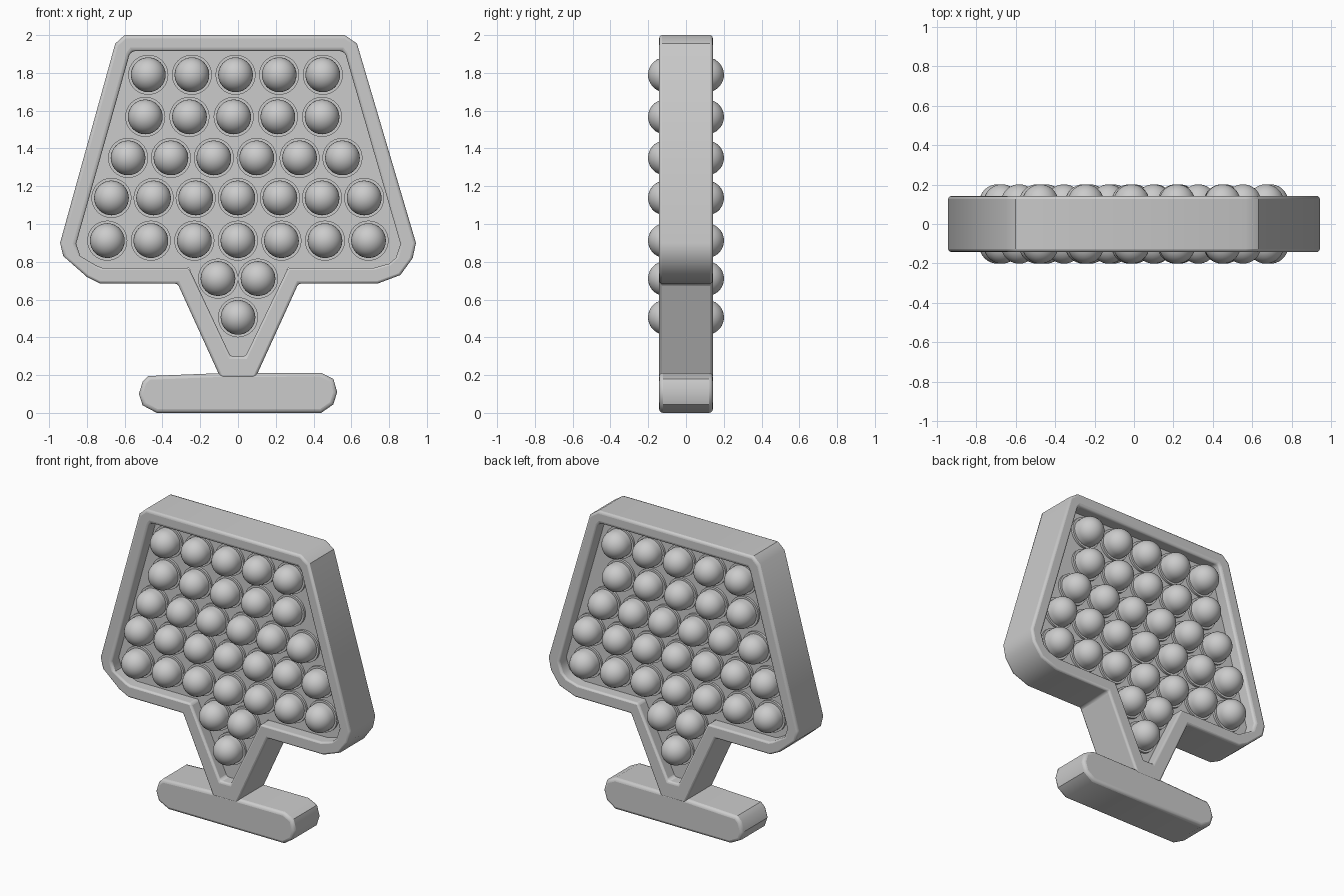
import bpy, bmesh
from math import cos, sin, pi, radians
from mathutils import Matrix, Vector

cube = bpy.data.objects.get("Cube")
if cube:
    bpy.data.objects.remove(cube, do_unlink=True)

grey = bpy.data.materials.new("light grey rubber")
grey.use_nodes = True
colour = (0.6, 0.6, 0.6, 1)
grey.diffuse_color = colour
grey.node_tree.nodes["Principled BSDF"].inputs["Base Color"].default_value = colour

DEPTH = 0.142   # half thickness of the frame and foot
PANEL = 0.06    # half thickness of the recessed panel


def finish(bm, name, bevel=0.0, angle=35):
    bmesh.ops.recalc_face_normals(bm, faces=bm.faces)
    mesh = bpy.data.meshes.new(name)
    bm.to_mesh(mesh)
    bm.free()
    obj = bpy.data.objects.new(name, mesh)
    bpy.context.collection.objects.link(obj)
    mesh.materials.append(grey)
    if bevel:
        mod = obj.modifiers.new("soft edges", "BEVEL")
        mod.width, mod.segments = bevel, 3
        mod.limit_method, mod.angle_limit = "ANGLE", radians(50)
    bpy.ops.object.select_all(action="DESELECT")
    obj.select_set(True)
    bpy.context.view_layer.objects.active = obj
    bpy.ops.object.shade_smooth_by_angle(angle=radians(angle))
    return obj


def loop(bm, outline, y):
    return [bm.verts.new((x, y, z)) for x, z in outline]


def bridge(bm, a, b):
    for i in range(len(a)):
        j = (i + 1) % len(a)
        bm.faces.new((a[i], a[j], b[j], b[i]))


def slab(name, outline, half, bevel=0.0):
    bm = bmesh.new()
    front, back = loop(bm, outline, -half), loop(bm, outline, half)
    bridge(bm, front, back)
    bm.faces.new(front)
    bm.faces.new(back)
    return finish(bm, name, bevel)


# Raised frame: lampshade outline with a tapering stem
outer = [(-0.60, 2.0), (0.565, 2.0), (0.63, 1.955), (0.942, 0.90), (0.925, 0.82),
         (0.86, 0.73), (0.74, 0.685), (0.32, 0.685), (0.09, 0.18), (-0.09, 0.18),
         (-0.32, 0.685), (-0.73, 0.685), (-0.80, 0.72), (-0.925, 0.83), (-0.942, 0.90),
         (-0.65, 1.955)]
inner = [(-0.56, 1.915), (0.555, 1.915), (0.57, 1.895), (0.86, 0.895), (0.835, 0.82),
         (0.80, 0.79), (0.72, 0.768), (0.265, 0.768), (0.04, 0.30), (-0.04, 0.30),
         (-0.26, 0.768), (-0.72, 0.768), (-0.75, 0.78), (-0.835, 0.83), (-0.857, 0.895),
         (-0.575, 1.895)]
bm = bmesh.new()
rings = [loop(bm, outer, -DEPTH), loop(bm, outer, DEPTH),
         loop(bm, inner, DEPTH), loop(bm, inner, -DEPTH)]
for k in range(4):
    bridge(bm, rings[k], rings[(k + 1) % 4])
finish(bm, "frame", 0.015)

# Recessed panel and foot
slab("panel", inner, PANEL)
foot = [(-0.525, 0.10), (-0.505, 0.165), (-0.475, 0.195), (-0.10, 0.21), (0.44, 0.212),
        (0.505, 0.18), (0.525, 0.11), (0.505, 0.045), (0.44, 0.0), (-0.43, 0.0),
        (-0.505, 0.04)]
slab("foot", foot, DEPTH, 0.02)

# Popping bubbles: collar and dome turned from one profile, on both sides
RADIUS, CENTRE, SIDES, STEPS = 0.092, 0.109, 32, 9
profile = [(0.106, PANEL - 0.01), (0.106, 0.075), (RADIUS, 0.075)]
profile += [(RADIUS * cos(t * pi / 2 / STEPS), CENTRE + RADIUS * sin(t * pi / 2 / STEPS))
            for t in range(STEPS)]


def add_bubble(bm, x, z, side):
    loops = []
    for r, h in profile:
        circle = [(x + r * cos(2 * pi * i / SIDES), z + r * sin(2 * pi * i / SIDES))
                  for i in range(SIDES)]
        loops.append(loop(bm, circle, side * h))
    for a, b in zip(loops, loops[1:]):
        bridge(bm, a, b)
    tip = bm.verts.new((x, side * (CENTRE + RADIUS), z))
    last = loops[-1]
    for i in range(SIDES):
        bm.faces.new((last[i], last[(i + 1) % SIDES], tip))


# Each row: height, first x, spacing, count
rows = [(1.79, -0.475, 0.231, 5), (1.567, -0.491, 0.234, 5), (1.35, -0.582, 0.227, 6),
        (1.138, -0.67, 0.223, 7), (0.912, -0.692, 0.2305, 7), (0.711, -0.106, 0.212, 2),
        (0.506, 0.0, 0.0, 1)]
for side, name in ((-1, "front_bubbles"), (1, "back_bubbles")):
    bm = bmesh.new()
    for z, start, gap, count in rows:
        for i in range(count):
            add_bubble(bm, start + i * gap, z, side)
    finish(bm, name)
